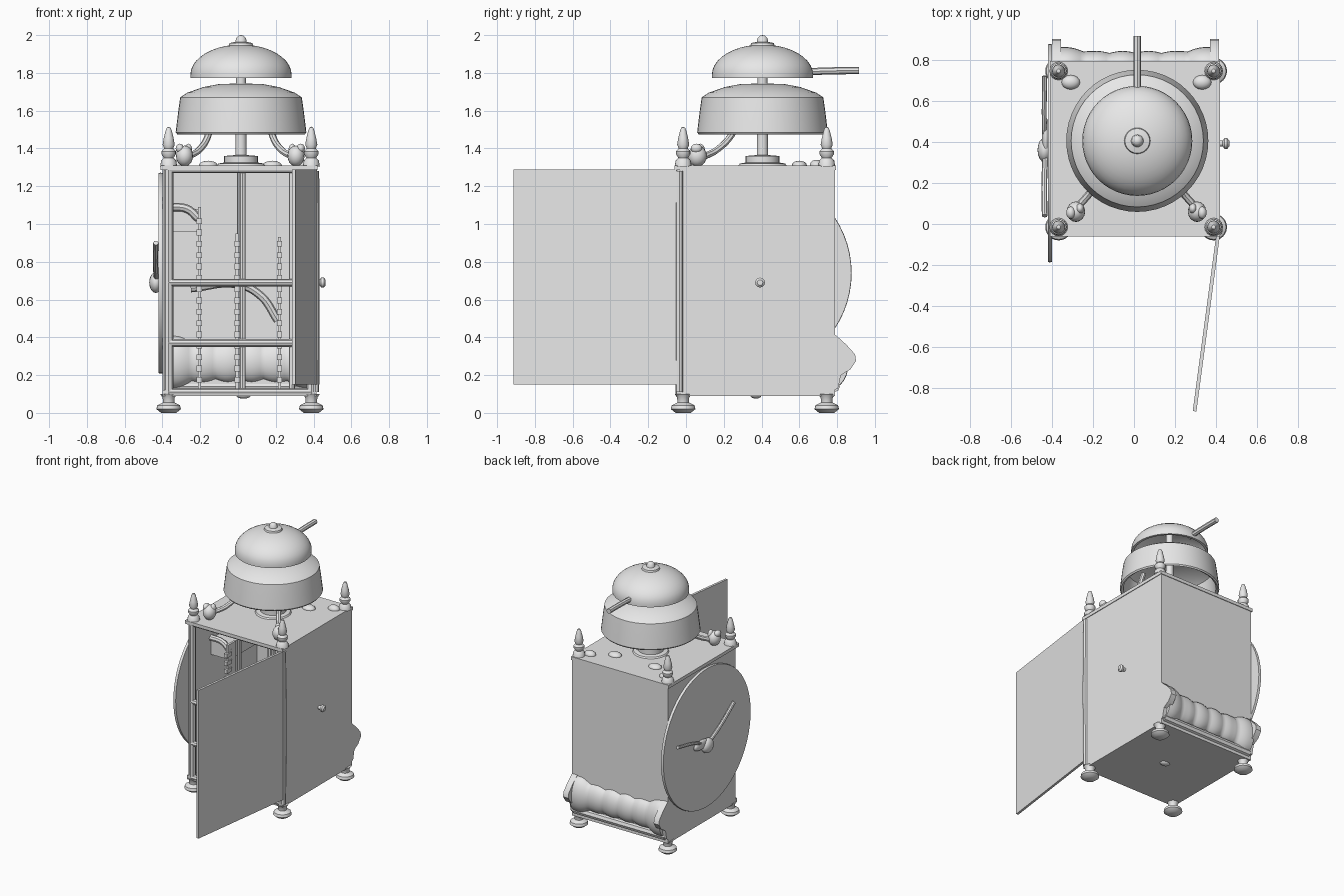
import bpy, bmesh
from math import pi, atan2, sin, cos
from mathutils import Vector, Matrix

cube = bpy.data.objects.get("Cube")
if cube:
    bpy.data.objects.remove(cube, do_unlink=True)

grey = bpy.data.materials.new("plain_grey")
grey.use_nodes = True
grey.diffuse_color = (0.8, 0.8, 0.8, 1)
grey.node_tree.nodes["Principled BSDF"].inputs["Base Color"].default_value = (0.8, 0.8, 0.8, 1)


def add(name, mesh):
    mesh.materials.clear()
    mesh.materials.append(grey)
    obj = bpy.data.objects.new(name, mesh)
    bpy.context.collection.objects.link(obj)
    bpy.ops.object.select_all(action="DESELECT")
    obj.select_set(True)
    bpy.context.view_layer.objects.active = obj
    bpy.ops.object.shade_smooth_by_angle(angle=0.7)
    return obj


def from_bm(name, bm):
    bmesh.ops.recalc_face_normals(bm, faces=bm.faces)
    mesh = bpy.data.meshes.new(name)
    bm.to_mesh(mesh)
    bm.free()
    return add(name, mesh)


def box(name, lo, hi):
    lo, hi = Vector(lo), Vector(hi)
    bm = bmesh.new()
    bmesh.ops.create_cube(bm, size=1)
    for v in bm.verts:
        v.co = (lo + hi) / 2 + v.co * (hi - lo)
    return from_bm(name, bm)


def lathe(name, profile, loc, axis=(0, 0, 1), steps=24):
    """Turn (radius, height) points round an axis through loc."""
    bm = bmesh.new()
    verts = [bm.verts.new((r, 0, h)) for r, h in profile]
    edges = [bm.edges.new(pair) for pair in zip(verts, verts[1:])]
    bmesh.ops.spin(bm, geom=verts + edges, cent=(0, 0, 0), axis=(0, 0, 1),
                   angle=2 * pi, steps=steps)
    bmesh.ops.remove_doubles(bm, verts=bm.verts, dist=0.0005)
    turn = Vector((0, 0, 1)).rotation_difference(Vector(axis)).to_matrix().to_4x4()
    bm.transform(Matrix.Translation(loc) @ turn)
    return from_bm(name, bm)


def ball(name, loc, size):
    bm = bmesh.new()
    bmesh.ops.create_uvsphere(bm, u_segments=16, v_segments=10, radius=1)
    for v in bm.verts:
        v.co = Vector(loc) + v.co * Vector(size)
    return from_bm(name, bm)


def tube(name, points, radius):
    curve = bpy.data.curves.new(name, "CURVE")
    curve.dimensions = "3D"
    curve.bevel_depth, curve.bevel_resolution, curve.use_fill_caps = radius, 2, True
    spline = curve.splines.new("BEZIER")
    spline.bezier_points.add(len(points) - 1)
    for p, co in zip(spline.bezier_points, points):
        p.co = co
        p.handle_left_type = p.handle_right_type = "AUTO"
    temp = bpy.data.objects.new(name + "_path", curve)
    mesh = bpy.data.meshes.new_from_object(temp)
    bpy.data.objects.remove(temp)
    return add(name, mesh)


def slab(name, outline, x0, x1):
    """Extrude a (y, z) outline along x."""
    bm = bmesh.new()
    face = bm.faces.new([bm.verts.new((x0, y, z)) for y, z in outline])
    out = bmesh.ops.extrude_face_region(bm, geom=[face])
    moved = [g for g in out["geom"] if isinstance(g, bmesh.types.BMVert)]
    bmesh.ops.translate(bm, verts=moved, vec=(x1 - x0, 0, 0))
    return from_bm(name, bm)


# Case: open at the front
box("left_wall", (0.385, -0.03, 0.10), (0.415, 0.79, 1.29))
box("right_wall", (-0.40, -0.03, 0.10), (-0.37, 0.79, 1.29))
box("back_wall", (-0.40, 0.76, 0.10), (0.415, 0.79, 1.29))
box("floor", (-0.40, -0.05, 0.09), (0.415, 0.79, 0.12))
box("top_plate", (-0.41, -0.06, 1.285), (0.42, 0.795, 1.31))

# Corner feet, spires and front pillars
foot = [(0, 0), (0.04, 0), (0.065, 0.02), (0.06, 0.04), (0.03, 0.055), (0.032, 0.08), (0.045, 0.1), (0, 0.1)]
spire = [(0.045, 0), (0.04, 0.03), (0.026, 0.045), (0.038, 0.065), (0.038, 0.08), (0.024, 0.095),
         (0.032, 0.115), (0.026, 0.15), (0.016, 0.19), (0.01, 0.205), (0, 0.21)]
for side, x in (("right", -0.367), ("left", 0.388)):
    for end, y in (("front", -0.015), ("back", 0.745)):
        lathe(f"{end}_{side}_foot", foot, (x, y, 0))
        lathe(f"{end}_{side}_spire", spire, (x, y, 1.305), steps=16)
    tube(f"{side}_front_pillar", [(x, -0.03, 0.1), (x, -0.03, 1.3)], 0.025)
tube("hinge_post", [(0.41, -0.035, 0.11), (0.412, -0.035, 0.7), (0.41, -0.035, 1.28)], 0.02)

# Front lattice
for i, (z, end) in enumerate(((0.11, 0.39), (0.37, 0.29), (0.69, 0.29), (1.29, 0.39))):
    tube(f"front_rail_{i}", [(-0.37, -0.035, z), (end, -0.035, z)], 0.02)
for i, x in enumerate((0.025, 0.285)):
    tube(f"front_upright_{i}", [(x, -0.02, 0.1), (x, -0.02, 1.29)], 0.016)

# Works inside: toothed strips, arms and a bracket
for i, (x, top) in enumerate(((-0.205, 1.09), (-0.005, 0.95), (0.22, 0.93))):
    box(f"works_strip_{i}", (x - 0.008, 0.16, 0.12), (x + 0.008, 0.26, top))
    for k in range(int((top - 0.15) / 0.06)):
        z = 0.16 + k * 0.06
        box(f"works_tooth_{i}_{k}", (x - 0.014, 0.14, z), (x + 0.014, 0.2, z + 0.03))
tube("works_top_arm", [(-0.37, 0.2, 1.09), (-0.27, 0.2, 1.08), (-0.21, 0.2, 1.03)], 0.022)
box("works_shelf", (-0.37, 0.2, 0.96), (-0.21, 0.6, 1.08))
tube("works_curved_arm", [(-0.25, 0.3, 0.66), (0, 0.3, 0.68), (0.12, 0.3, 0.62), (0.21, 0.3, 0.49)], 0.022)
tube("works_arbor", [(-0.37, 0.38, 0.69), (0.39, 0.38, 0.69)], 0.02)
tube("works_rod", [(0.015, 0.4, 0.12), (0.015, 0.4, 1.29)], 0.02)

# Open door, swung out from its hinge
hinge, tip = Vector((0.41, -0.05, 0)), Vector((0.295, -0.912, 0))
swing = tip - hinge
door = box("open_door", (0, -0.009, 0.15), (swing.length, 0.009, 1.288))
door.data.transform(Matrix.Translation(hinge) @ Matrix.Rotation(atan2(swing.y, swing.x), 4, "Z"))

# Dial and hands on the right side
lathe("dial", [(0, -0.01), (0.53, -0.01), (0.532, 0), (0.53, 0.01), (0, 0.01)],
      (-0.41, 0.345, 0.74), axis=(-1, 0, 0), steps=64)
ball("hand_hub", (-0.435, 0.36, 0.69), (0.035, 0.06, 0.055))
tube("long_hand", [(-0.43, 0.36, 0.69), (-0.437, 0.2, 0.79), (-0.435, 0.04, 0.9)], 0.014)
tube("short_hand", [(-0.43, 0.33, 0.68), (-0.437, 0.5, 0.76), (-0.435, 0.72, 0.81)], 0.012)
ball("hand_crescent", (-0.43, 0.43, 0.72), (0.018, 0.09, 0.035))

# Side knob and underside boss
lathe("side_knob", [(0.014, 0), (0.014, 0.02), (0.026, 0.028), (0.026, 0.042), (0.015, 0.052), (0, 0.052)],
      (0.412, 0.392, 0.69), axis=(1, 0, 0), steps=16)
ball("underside_boss", (0.03, 0.37, 0.095), (0.04, 0.03, 0.02))

# Carved crest low on the back: two end wings and a ribbed roll
wing = [(0.76, 0.42), (0.795, 0.41), (0.85, 0.36), (0.895, 0.31), (0.9, 0.275),
        (0.87, 0.23), (0.82, 0.2), (0.805, 0.13), (0.76, 0.11)]
slab("crest_right_wing", wing, -0.40, -0.355)
slab("crest_left_wing", wing, 0.37, 0.415)
roll = [(0, -0.38)]
for k in range(49):
    t = k / 48
    rise = max(0, abs(t - 0.5) * 2 - 0.55) * 0.06
    roll.append((0.058 + rise + 0.01 * abs(sin(t * pi * 6)), -0.38 + 0.76 * t))
roll.append((0, 0.38))
crest = lathe("crest_roll", roll, (0, 0, 0), axis=(1, 0, 0))
crest.data.transform(Matrix.Translation((0.008, 0.775, 0.27)) @ Matrix.Diagonal((1, 1, 1.6, 1)))
tube("crest_lower_lip", [(-0.38, 0.785, 0.14), (0.395, 0.785, 0.14)], 0.03)

# Bells on their post
post = (0.016, 0.405, 0)
lathe("bell_post", [(0.13, 1.305), (0.12, 1.32), (0.09, 1.325), (0.09, 1.36), (0.03, 1.365),
                    (0.028, 1.48), (0.024, 1.95)], post)
lathe("lower_bell", [(0, 1.745), (0.12, 1.74), (0.2, 1.725), (0.285, 1.695), (0.322, 1.67), (0.332, 1.6),
                     (0.346, 1.485), (0.338, 1.475), (0.322, 1.485), (0.305, 1.65), (0.26, 1.68),
                     (0.12, 1.715), (0, 1.72)], post, steps=48)
dome = [(0.268 * cos(a), 1.79 + 0.16 * sin(a)) for a in (k * pi / 20 for k in range(10, -1, -1))]
inner = [(r * 0.92, 1.785 + (z - 1.79) * 0.88) for r, z in reversed(dome)]
lathe("upper_bell", dome + [(0.268, 1.772), (0.25, 1.772)] + inner, post, steps=48)
lathe("bell_cap", [(0.065, 1.94), (0.06, 1.958), (0.03, 1.964), (0.026, 1.985), (0.014, 1.997), (0, 2.0)], post)
tube("bell_striker", [(0.016, 0.62, 1.805), (0.016, 0.78, 1.811), (0.016, 0.915, 1.812)], 0.019)

# Curved braces with leaf ends, and small bumps on the top plate
for side, s in (("right", -1), ("left", 1)):
    def at(x, y, z):
        return (0.012 + s * x, y, z)
    tube(f"{side}_brace", [at(0.28, 0.09, 1.355), at(0.22, 0.16, 1.39), at(0.17, 0.24, 1.47),
                           at(0.15, 0.3, 1.6)], 0.018)
    ball(f"{side}_brace_leaf", at(0.295, 0.06, 1.36), (0.045, 0.05, 0.055))
    ball(f"{side}_leaf_tip", at(0.32, 0.055, 1.40), (0.022, 0.03, 0.025))
    ball(f"{side}_leaf_curl", at(0.275, 0.075, 1.39), (0.02, 0.025, 0.035))
    ball(f"{side}_top_bump", at(0.32, 0.69, 1.31), (0.045, 0.035, 0.03))
    ball(f"{side}_rear_bump", at(0.17, 0.6, 1.31), (0.05, 0.04, 0.025))
